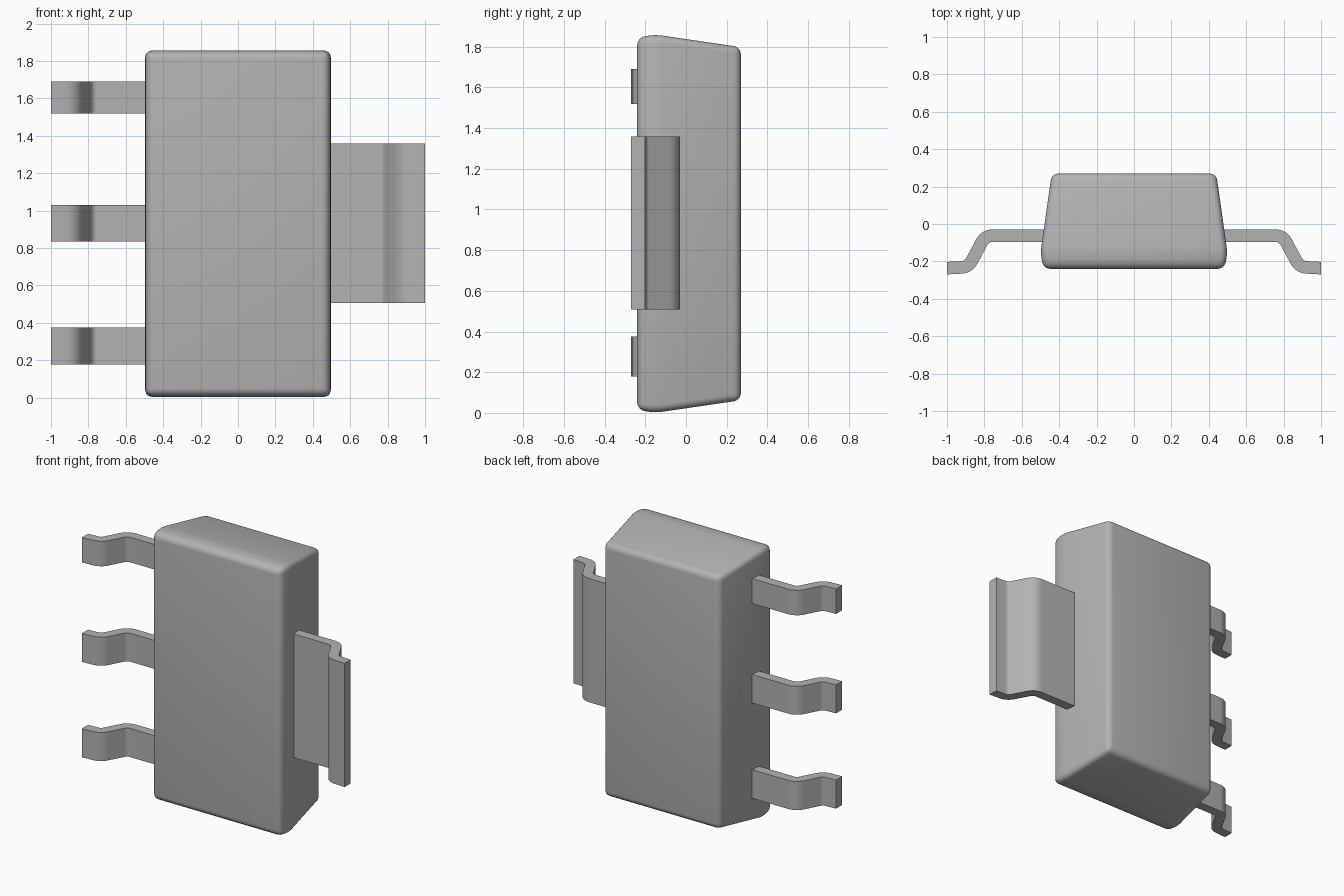
import bpy, bmesh, math
from mathutils import Vector

old = bpy.data.objects.get("Cube")
if old:
    bpy.data.objects.remove(old, do_unlink=True)

grey = bpy.data.materials.new("plain_grey")
grey.use_nodes = True
colour = (0.45, 0.45, 0.45, 1)
grey.diffuse_color = colour
grey.node_tree.nodes["Principled BSDF"].inputs["Base Color"].default_value = colour


def finish(name, bm, angle):
    bmesh.ops.recalc_face_normals(bm, faces=bm.faces)
    mesh = bpy.data.meshes.new(name)
    bm.to_mesh(mesh)
    bm.free()
    obj = bpy.data.objects.new(name, mesh)
    bpy.context.collection.objects.link(obj)
    mesh.materials.append(grey)
    bpy.ops.object.select_all(action='DESELECT')
    obj.select_set(True)
    bpy.context.view_layer.objects.active = obj
    bpy.ops.object.shade_smooth_by_angle(angle=math.radians(angle))
    return obj


# Moulded body: rectangles lofted from front to back, then rounded
MID = 0.93
bm = bmesh.new()
rings = []
for y, half_x, half_z in ((-0.24, 0.484, 0.914), (-0.155, 0.5, 0.93), (0.27, 0.44, 0.868)):
    rings.append([bm.verts.new((sx * half_x, y, MID + sz * half_z))
                  for sx, sz in ((-1, -1), (1, -1), (1, 1), (-1, 1))])
for a, b in zip(rings, rings[1:]):
    for i in range(4):
        j = (i + 1) % 4
        bm.faces.new((a[i], a[j], b[j], b[i]))
bm.faces.new(rings[0])
bm.faces.new(rings[-1])
bmesh.ops.bevel(bm, geom=bm.edges[:], offset=0.036, offset_type='OFFSET',
                segments=5, profile=0.5, affect='EDGES')
finish("body", bm, 40)


def rounded(path, radius, steps=6):
    """Replace inner corners of a 2D path by circular arcs."""
    pts = [Vector(p) for p in path]
    out = [pts[0]]
    for p, c, n in zip(pts, pts[1:], pts[2:]):
        u, v = (p - c).normalized(), (n - c).normalized()
        half = u.angle(v) / 2
        start, end = c + u * radius / math.tan(half), c + v * radius / math.tan(half)
        centre = c + (u + v).normalized() * radius / math.sin(half)
        a, b = start - centre, end - centre
        for i in range(steps + 1):
            d = a.lerp(b, i / steps).normalized() * radius
            out.append(centre + d)
    return out + [pts[-1]]


# Bent strip cross-section, offset both ways from its centre line
line = rounded([(0.42, -0.062), (0.795, -0.062), (0.885, -0.23), (1.0, -0.236)], 0.065)
upper, lower = [], []
for i, p in enumerate(line):
    t = (line[min(i + 1, len(line) - 1)] - line[max(i - 1, 0)]).normalized()
    side = Vector((-t.y, t.x)) * 0.0335
    if i == len(line) - 1:
        side = Vector((0, 0.0335))
    upper.append(p + side)
    lower.append(p - side)


def strip(name, sign, z0, z1):
    bm = bmesh.new()
    rows = [[[bm.verts.new((sign * p.x, p.y, z)) for p in edge] for edge in (upper, lower)]
            for z in (z0, z1)]
    (u0, l0), (u1, l1) = rows
    for i in range(len(line) - 1):
        for a, b in ((u0, u1), (l0, l1), (u0, l0), (u1, l1)):
            bm.faces.new((a[i], a[i + 1], b[i + 1], b[i]))
    for i in (0, -1):
        bm.faces.new((u0[i], u1[i], l1[i], l0[i]))
    finish(name, bm, 30)


# Three narrow leads on one side, a wide tab on the other
for name, z0, z1 in (("lower", 0.178, 0.375), ("middle", 0.834, 1.03), ("upper", 1.518, 1.69)):
    strip(name + "_lead", -1, z0, z1)
strip("wide_tab", 1, 0.507, 1.358)
